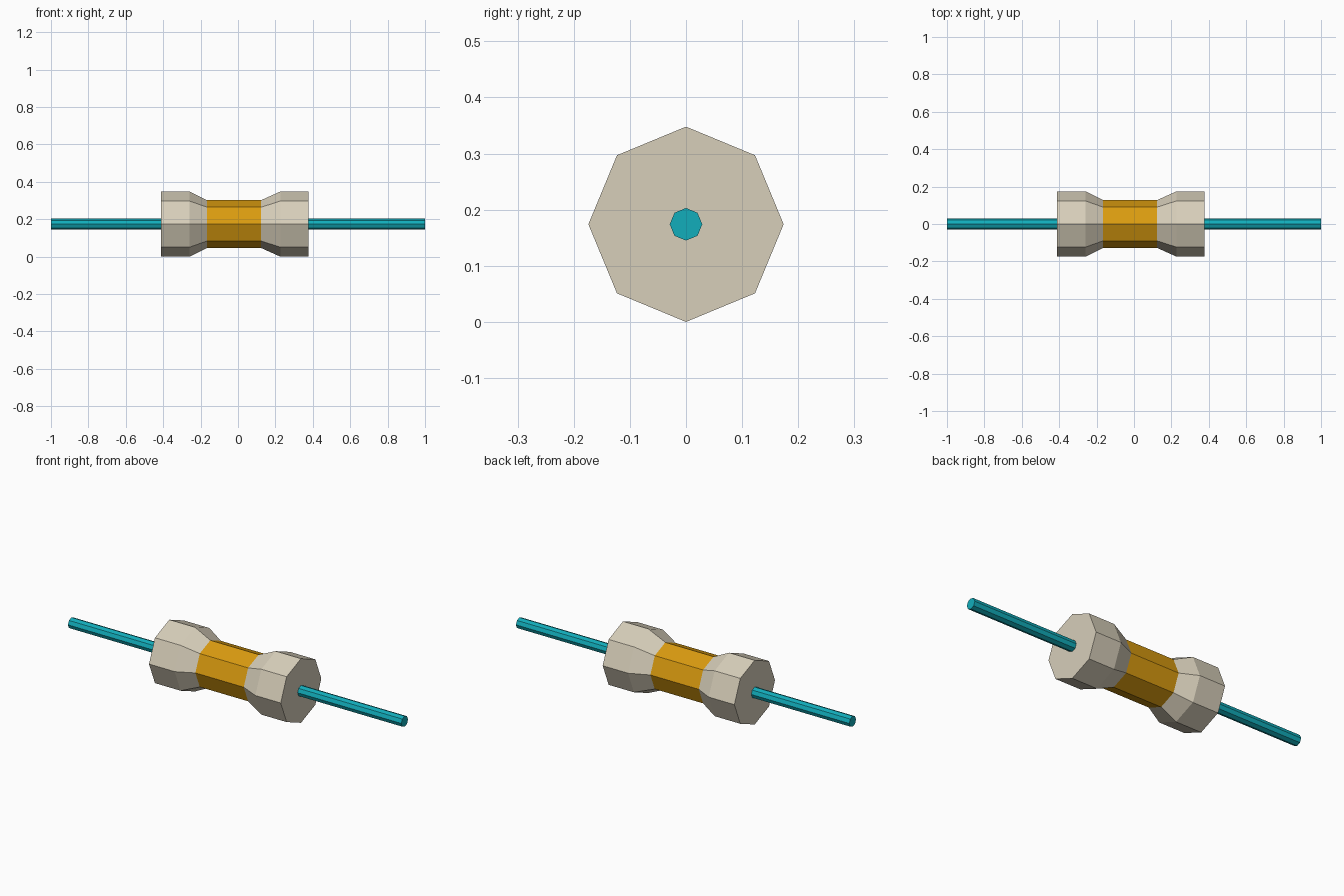
import bpy, bmesh, math

if "Cube" in bpy.data.objects:
    bpy.data.objects.remove(bpy.data.objects["Cube"])

SIDES = 8
R_END, R_BAND, R_LEAD = 0.174, 0.128, 0.029
AXIS_Z = 0.174


def material(name, color):
    m = bpy.data.materials.new(name)
    m.diffuse_color = (*color, 1)
    m.use_nodes = True
    m.node_tree.nodes["Principled BSDF"].inputs["Base Color"].default_value = m.diffuse_color
    return m


def lathe(name, profile, mat, cap_first=False, cap_last=False):
    """Turn (x, radius) points round the x axis into flat octagonal rings."""
    bm = bmesh.new()
    rings = []
    for x, r in profile:
        rings.append([bm.verts.new((x, r * math.cos(a), r * math.sin(a)))
                      for a in (2 * math.pi * i / SIDES for i in range(SIDES))])
    for a, b in zip(rings, rings[1:]):
        for i in range(SIDES):
            j = (i + 1) % SIDES
            bm.faces.new((a[i], b[i], b[j], a[j]))
    if cap_first:
        bm.faces.new(rings[0])
    if cap_last:
        bm.faces.new(rings[-1][::-1])
    # profiles run towards +x, so flip to face outwards
    bmesh.ops.reverse_faces(bm, faces=bm.faces[:])
    mesh = bpy.data.meshes.new(name)
    bm.to_mesh(mesh)
    bm.free()
    mesh.materials.append(mat)
    obj = bpy.data.objects.new(name, mesh)
    obj.location.z = AXIS_Z
    bpy.context.collection.objects.link(obj)
    return obj


shell = material("shell_tan", (0.68, 0.62, 0.49))
amber = material("band_amber", (0.70, 0.33, 0.005))
teal = material("lead_teal", (0.006, 0.42, 0.50))

# Flared ends of the body
lathe("left_end", [(-0.412, R_END), (-0.258, R_END), (-0.166, R_BAND)],
      shell, cap_first=True)
lathe("right_end", [(0.124, R_BAND), (0.226, R_END), (0.378, R_END)],
      shell, cap_last=True)

# Coloured waist
lathe("middle_band", [(-0.166, R_BAND), (0.124, R_BAND)], amber)

# Wire leads
lathe("left_lead", [(-1.0, R_LEAD), (-0.412, R_LEAD)], teal, cap_first=True)
lathe("right_lead", [(0.378, R_LEAD), (1.0, R_LEAD)], teal, cap_last=True)
